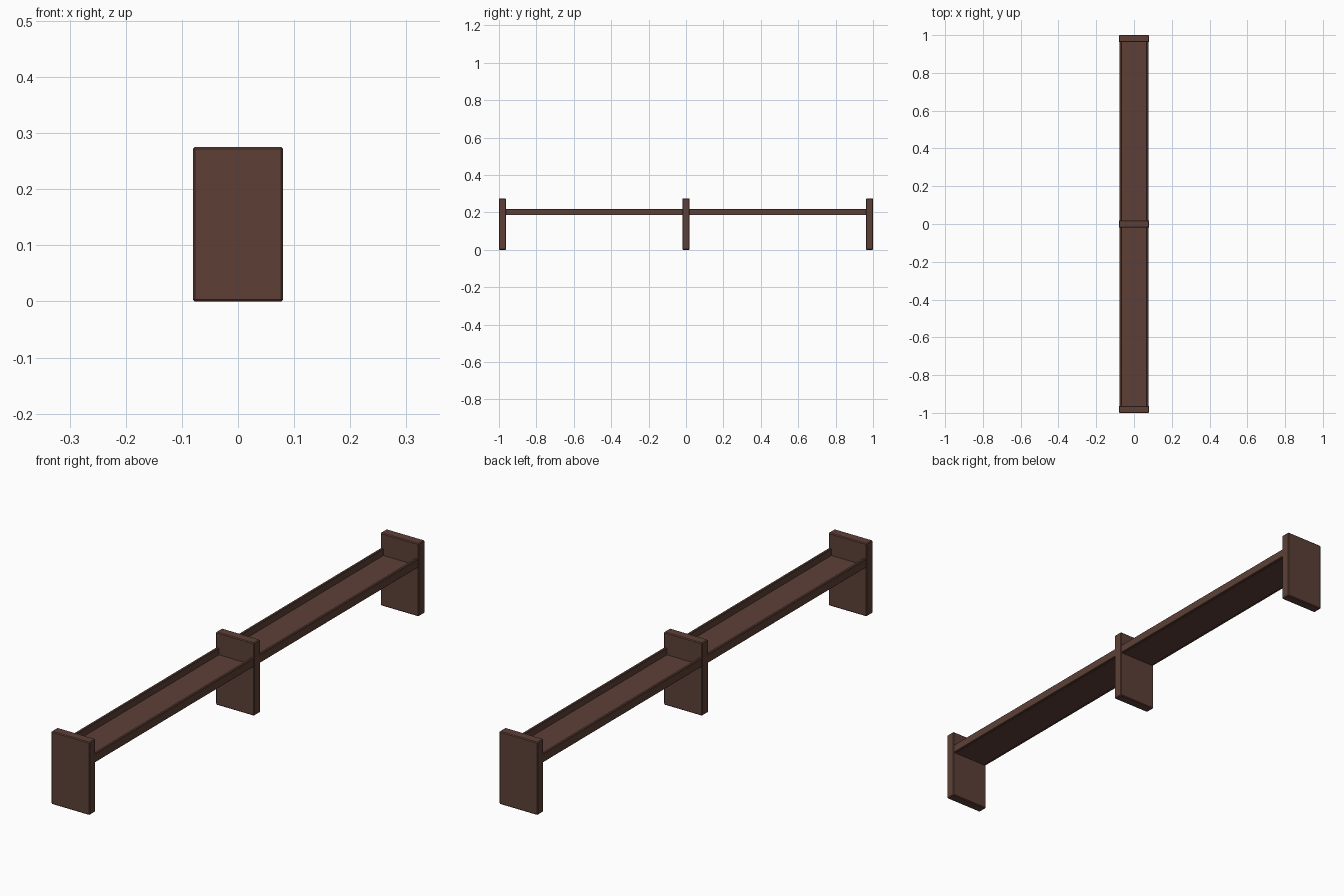
import bpy, bmesh

if "Cube" in bpy.data.objects:
    bpy.data.objects.remove(bpy.data.objects["Cube"])

wood = bpy.data.materials.new("dark brown wood")
wood.diffuse_color = (0.109, 0.051, 0.038, 1)
wood.use_nodes = True
wood.node_tree.nodes["Principled BSDF"].inputs["Base Color"].default_value = wood.diffuse_color


def box(name, x0, x1, y0, y1, z0, z1, bevel=0.0):
    """Box from its limits, with an optional small chamfer."""
    bm = bmesh.new()
    bmesh.ops.create_cube(bm, size=1)
    for v in bm.verts:
        v.co = (x0 if v.co.x < 0 else x1,
                y0 if v.co.y < 0 else y1,
                z0 if v.co.z < 0 else z1)
    if bevel:
        bmesh.ops.bevel(bm, geom=bm.edges[:], offset=bevel, segments=1,
                        affect='EDGES', profile=0.5)
    me = bpy.data.meshes.new(name)
    bm.to_mesh(me)
    bm.free()
    me.materials.append(wood)
    ob = bpy.data.objects.new(name, me)
    bpy.context.collection.objects.link(ob)
    return ob


HALF_T = 0.0185          # half the panel thickness
W = 0.08                 # half the panel width
END = 1.0 - HALF_T       # centre of the end panels

# Upright panels
for name, y in (("front_panel", -END), ("middle_panel", 0.0), ("back_panel", END)):
    box(name, -W, W, y - HALF_T, y + HALF_T, 0, 0.275, 0.003)

# Two shallow trays, each a thin board with a raised lip on both sides
for name, s in (("front", -1), ("back", 1)):
    y0, y1 = sorted((s * (HALF_T - 0.002), s * (END - HALF_T + 0.002)))
    box(name + "_shelf_board", -0.068, 0.068, y0, y1, 0.185, 0.192)
    for side, d in (("left", -1), ("right", 1)):
        x0, x1 = sorted((d * 0.067, d * 0.078))
        box(f"{name}_{side}_lip", x0, x1, y0, y1, 0.185, 0.218, 0.002)
